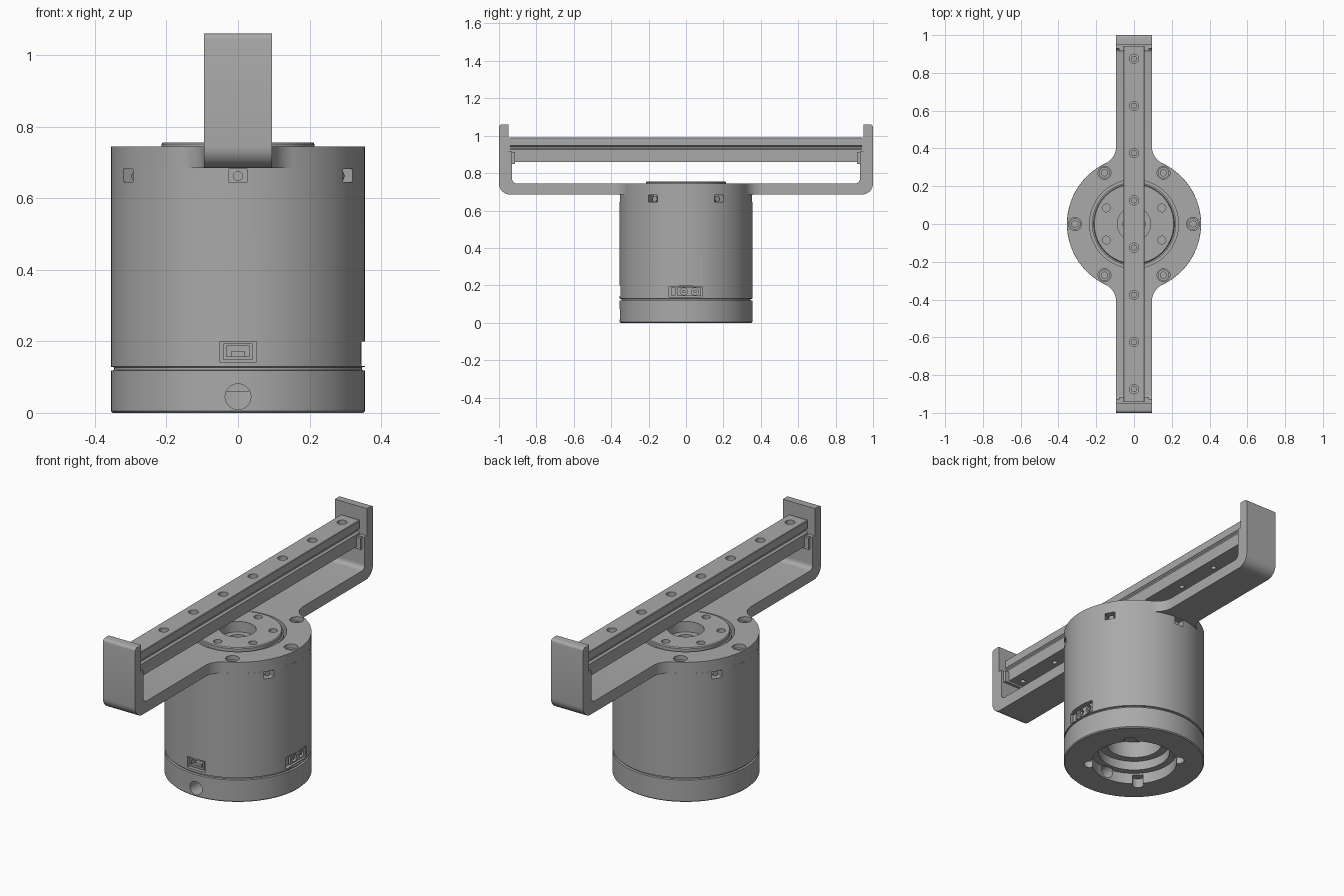
import bpy, bmesh
from math import pi, sin, cos, radians, atan2
from mathutils import Matrix

if "Cube" in bpy.data.objects:
    bpy.data.objects.remove(bpy.data.objects["Cube"])

grey = bpy.data.materials.new("machined_grey")
grey.use_nodes = True
COLOUR = (0.4, 0.4, 0.4, 1)
grey.diffuse_color = COLOUR
grey.node_tree.nodes["Principled BSDF"].inputs["Base Color"].default_value = COLOUR


def finish(name, bm):
    bmesh.ops.recalc_face_normals(bm, faces=bm.faces)
    mesh = bpy.data.meshes.new(name)
    bm.to_mesh(mesh)
    bm.free()
    mesh.materials.append(grey)
    ob = bpy.data.objects.new(name, mesh)
    bpy.context.collection.objects.link(ob)
    return ob


def box(name, x, y, z, turn=0):
    """Box from (min, max) ranges, turned about the z axis."""
    bm = bmesh.new()
    bmesh.ops.create_cube(bm, size=1)
    for v in bm.verts:
        v.co = [r[0] + (c + 0.5) * (r[1] - r[0]) for c, r in zip(v.co, (x, y, z))]
    bm.transform(Matrix.Rotation(radians(turn), 4, 'Z'))
    return finish(name, bm)


def rod(name, radius, z0, z1, dist=0, turn=0, y=0, sides=32):
    """Upright cylinder, placed by polar distance and angle or by y."""
    bm = bmesh.new()
    bmesh.ops.create_cone(bm, cap_ends=True, segments=sides, radius1=radius,
                          radius2=radius, depth=z1 - z0)
    a = radians(turn)
    bm.transform(Matrix.Translation((dist * cos(a), dist * sin(a) + y, (z0 + z1) / 2)))
    return finish(name, bm)


def radial_rod(name, radius, r0, r1, z, turn, side=0):
    """Cylinder lying along a radius, shifted sideways if needed."""
    bm = bmesh.new()
    bmesh.ops.create_cone(bm, cap_ends=True, segments=32, radius1=radius,
                          radius2=radius, depth=r1 - r0)
    bm.transform(Matrix.Rotation(radians(turn), 4, 'Z')
                 @ Matrix.Translation(((r0 + r1) / 2, side, z))
                 @ Matrix.Rotation(pi / 2, 4, 'Y'))
    return finish(name, bm)


def lathe(name, profile, steps=128):
    """Solid of revolution; the profile starts and ends on the axis."""
    bm = bmesh.new()
    vs = [bm.verts.new((r, 0, z)) for r, z in profile]
    es = [bm.edges.new(p) for p in zip(vs, vs[1:])]
    bmesh.ops.spin(bm, geom=vs + es, cent=(0, 0, 0), axis=(0, 0, 1),
                   angle=2 * pi, steps=steps, use_duplicate=False)
    bmesh.ops.remove_doubles(bm, verts=bm.verts, dist=1e-5)
    return finish(name, bm)


def prism(name, points, shift):
    """Flat outline pushed along a vector."""
    bm = bmesh.new()
    face = bm.faces.new([bm.verts.new(p) for p in points])
    out = bmesh.ops.extrude_face_region(bm, geom=[face])
    bmesh.ops.translate(bm, vec=shift,
                        verts=[g for g in out["geom"] if isinstance(g, bmesh.types.BMVert)])
    return finish(name, bm)


def arc(cx, cy, r, a0, a1, n=12):
    return [(cx + r * cos(a0 + (a1 - a0) * i / n), cy + r * sin(a0 + (a1 - a0) * i / n))
            for i in range(n + 1)]


def carve(ob, tools, operation='DIFFERENCE'):
    """Apply booleans and discard the tools."""
    for t in tools:
        m = ob.modifiers.new("carve", 'BOOLEAN')
        m.operation, m.object, m.solver = operation, t, 'EXACT'
    graph = bpy.context.evaluated_depsgraph_get()
    mesh = bpy.data.meshes.new_from_object(ob.evaluated_get(graph))
    ob.modifiers.clear()
    ob.data = mesh
    for t in tools:
        bpy.data.objects.remove(t)
    mesh.materials.clear()
    mesh.materials.append(grey)


SIX = range(0, 360, 60)
SIX_OFFSET = range(30, 390, 60)

# Motor housing: base ring, seam groove, stepped cavity below, well on top
housing = lathe("housing", [
    (0, 0.2), (0.14, 0.2), (0.14, 0.11), (0.18, 0.11), (0.18, 0.06), (0.215, 0.06),
    (0.215, 0), (0.35, 0), (0.355, 0.005), (0.355, 0.118), (0.346, 0.12), (0.346, 0.127),
    (0.355, 0.129), (0.355, 0.685), (0.235, 0.685), (0.235, 0.64), (0, 0.64)])
cuts = [box("slot", (0.3, 0.4), (-0.027, 0.027), (0.645, 0.682), a) for a in SIX_OFFSET]
cuts += [radial_rod("port", 0.036, 0.2, 0.4, 0.045, a) for a in (30, 150, 270)]
cuts += [rod("notch", 0.03, -0.05, 0.05, 0.225, a) for a in range(45, 405, 90)]
cuts += [box("flat", (0.345, 0.4), (-0.15, 0.15), (0.131, 0.2), a) for a in (0, 180)]
cuts += [box("socket_side", (0.3, 0.4), (-0.09, 0.085), (0.137, 0.195), a) for a in (0, 180)]
cuts += [box("socket_front", (0.29, 0.4), (-0.052, 0.052), (0.142, 0.2), 270)]
carve(housing, cuts)
parts = [housing]

# Bolt ends showing in the upper slots
for a in SIX_OFFSET:
    parts.append(radial_rod("slot_bolt", 0.014, 0.29, 0.335, 0.662, a))

# Side connectors: block with two round plugs and a small pin header
for a in (0, 180):
    plug = box("power_connector", (0.29, 0.34), (-0.045, 0.08), (0.143, 0.19), a)
    carve(plug, [radial_rod("bore", 0.019, 0.315, 0.4, 0.167, a, s) for s in (-0.012, 0.048)])
    parts.append(plug)
    parts += [radial_rod("power_pin", 0.009, 0.3, 0.338, 0.167, a, s) for s in (-0.012, 0.048)]
    parts.append(box("pin_header", (0.29, 0.335), (-0.08, -0.055), (0.145, 0.188), a))

# Front connector: hollow shell with a tongue
shell = box("signal_connector", (0.28, 0.345), (-0.04, 0.04), (0.148, 0.194), 270)
carve(shell, [box("hollow", (0.305, 0.4), (-0.032, 0.032), (0.158, 0.187), 270)])
parts += [shell, box("signal_tongue", (0.28, 0.335), (-0.02, 0.02), (0.148, 0.172), 270)]

# Bracket: U-shaped side profile trimmed to the plan outline
half = ([(0.94, 0.685)] + arc(0.94, 0.745, 0.06, -pi / 2, 0)
        + arc(0.985, 1.045, 0.015, 0, pi / 2, 4)
        + [(0.95, 1.06), (0.95, 0.915), (0.93, 0.915)]
        + arc(0.905, 0.77, 0.025, 0, -pi / 2, 6))[1:]
side = half + [(-y, z) for y, z in reversed(half)]
bracket = prism("bracket", [(-0.4, y, z) for y, z in side], (0.8, 0, 0))

fx, fy, fr, hub = 0.195, 0.4106, 0.1, 0.3545
lean = atan2(fy, fx)
quarter = (arc(0, 0, hub, 0, lean, 24)
           + arc(fx, fy, fr, pi + lean, pi)[1:] + [(0.095, 1.2)])
upper = quarter + [(-x, y) for x, y in reversed(quarter[1:])]
plan = upper + [(-x, -y) for x, y in upper]
plan = [p for i, p in enumerate(plan) if p != plan[i - 1]]
carve(bracket, [prism("plan", [(x, y, 0.5) for x, y in plan], (0, 0, 1))], 'INTERSECT')
cuts = [rod("hub_hole", 0.235, 0.6, 0.8, sides=128)]
cuts += [rod("counterbore", 0.034, 0.7, 0.8, 0.3125, a) for a in SIX]
carve(bracket, cuts)
parts.append(bracket)

# Screw heads with sockets, sunk in the counterbores
for a in SIX:
    head = rod("hub_screw", 0.03, 0.69, 0.725, 0.3125, a)
    carve(head, [rod("hex", 0.018, 0.705, 0.8, 0.3125, a, sides=6)])
    parts.append(head)

# Output flange with bolt circle and stepped centre bore
flange = lathe("output_flange", [
    (0, 0.62), (0.222, 0.62), (0.222, 0.735), (0.214, 0.735), (0.214, 0.751), (0.21, 0.756),
    (0.088, 0.756), (0.088, 0.7), (0.058, 0.7), (0.058, 0.65), (0, 0.65)])
carve(flange, [rod("bolt_hole", 0.021, 0.69, 0.8, 0.17, a) for a in SIX_OFFSET])
parts.append(flange)

# Beam and its end supports under the rail
holes = [-0.875 + 0.25 * i for i in range(8)]
beam = box("beam", (-0.056, 0.056), (-0.935, 0.935), (0.86, 0.915))
carve(beam, [rod("hole", 0.013, 0.8, 1, y=y) for y in holes])
parts.append(beam)
for s in (0, 180):
    parts.append(box("beam_support", (-0.08, 0.08), (0.915, 0.94), (0.85, 0.912), s))

# Guide rail with grooved flanks
flank = [(0.056, 0.915), (0.056, 0.925), (0.046, 0.932), (0.046, 0.94),
         (0.056, 0.947), (0.056, 0.988), (0.053, 0.991)]
outline = flank + [(-x, z) for x, z in reversed(flank)]
rail = prism("guide_rail", [(x, -0.943, z) for x, z in outline], (0, 1.886, 0))
carve(rail, [rod("rail_hole", 0.024, 0.93, 1.05, y=y) for y in holes]
      + [rod("rail_hole_small", 0.013, 0.9, 0.95, y=y) for y in holes])
parts.append(rail)

# Smooth shading that keeps machined edges crisp
bpy.ops.object.select_all(action='DESELECT')
for ob in parts:
    ob.select_set(True)
bpy.context.view_layer.objects.active = housing
bpy.ops.object.shade_smooth_by_angle(angle=radians(30))
